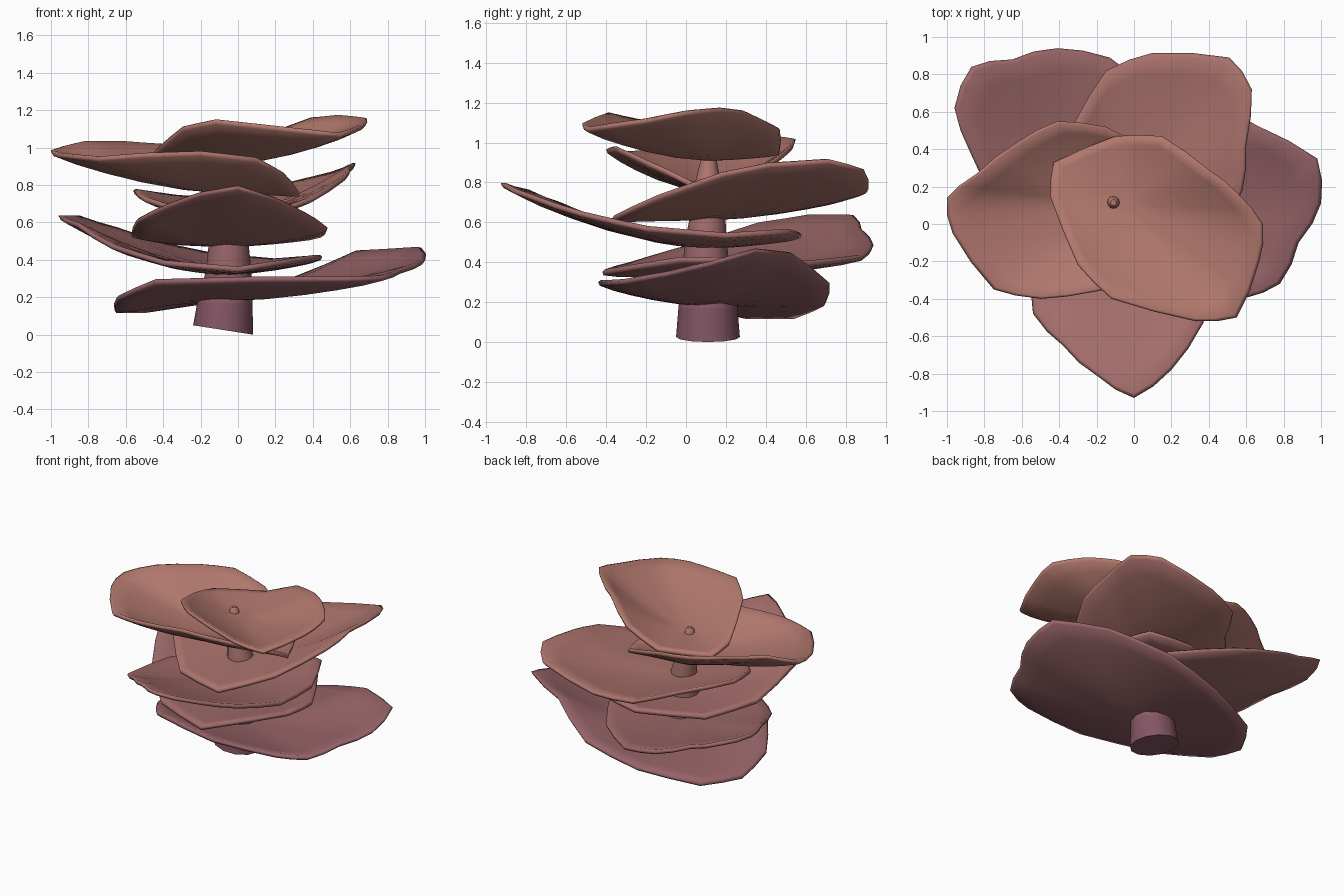
import bpy, bmesh, math

if "Cube" in bpy.data.objects:
    bpy.data.objects.remove(bpy.data.objects["Cube"])

LOW, HIGH = (0.26, 0.105, 0.135), (0.45, 0.19, 0.155)


def tint(t):
    """Plum at the foot, salmon at the top."""
    m = bpy.data.materials.new("tint")
    m.diffuse_color = tuple(a + (b - a) * t for a, b in zip(LOW, HIGH)) + (1,)
    m.use_nodes = True
    m.node_tree.nodes["Principled BSDF"].inputs["Base Color"].default_value = m.diffuse_color
    return m


def finish(bm, name, mats):
    bmesh.ops.recalc_face_normals(bm, faces=bm.faces)
    me = bpy.data.meshes.new(name)
    bm.to_mesh(me)
    bm.free()
    ob = bpy.data.objects.new(name, me)
    bpy.context.collection.objects.link(ob)
    for m in mats:
        me.materials.append(m)
    me.shade_smooth()
    return ob


def shelf(name, tone, base_z, rim, thick=0.036, power=1.65):
    """Shallow wavy bowl around the stem, running from its low middle to a rim."""
    cx, cy = -0.06, 0.1
    pts = []                                    # rim with a midpoint on each side
    for i, a in enumerate(rim):
        b = rim[(i + 1) % len(rim)]
        pts += [a, [(u + v) / 2 * k + (1 - k) * c for u, v, c, k in
                    zip(a, b, (cx, cy, 0), (1.015, 1.015, 1))]]
    # (share of the radius, side): over the top, round the lip, back underneath
    steps = [(t, 0) for t in (0.25, 0.5, 0.7, 0.86, 0.975)] + [(1, 0.4), (0.985, 0.85)] \
        + [(t, 1) for t in (0.86, 0.7, 0.5, 0.25)]
    bm = bmesh.new()
    rings = [[bm.verts.new((cx + (x - cx) * t, cy + (y - cy) * t,
                            base_z + (z - base_z) * t ** power - thick * s))
              for x, y, z in pts] for t, s in steps]
    n = len(pts)
    for r, q in zip(rings, rings[1:]):
        for i in range(n):
            bm.faces.new((r[i], r[(i + 1) % n], q[(i + 1) % n], q[i]))
    for ring, drop in ((rings[0], 0), (rings[-1], thick)):
        c = bm.verts.new((cx, cy, base_z - drop))
        for i in range(n):
            bm.faces.new((ring[i], ring[(i + 1) % n], c))
    finish(bm, name, [tint(tone)])


# Shelves from the foot up, each turned about 137 degrees from the last
shelf("shelf_1", 0.25, 0.215, [
    (1.0, .11, .41), (.98, .35, .48), (.65, .53, .46), (.3, .72, .31), (-.1, .7, .21),
    (-.5, .55, .145), (-.66, .3, .145), (-.65, .02, .21), (-.45, -.28, .3),
    (.1, -.44, .315), (.58, -.4, .315), (.78, -.32, .32), (.88, -.1, .36)])
shelf("shelf_2", 0.45, 0.355, [
    (-.96, .62, .65), (-.87, .84, .65), (-.65, .88, .58), (-.41, .94, .5), (-.13, .89, .44),
    (.2, .62, .41), (.45, .2, .43), (.42, -.03, .43), (.0, -.42, .365),
    (-.4, -.3, .4), (-.68, .0, .49), (-.87, .37, .61)])
shelf("shelf_3", 0.6, 0.505, [
    (0, -.93, .81), (.2, -.78, .745), (.37, -.53, .66), (.48, -.2, .585), (.45, .2, .55),
    (.3, .52, .57), (0, .58, .55), (-.4, .35, .52), (-.57, .0, .55),
    (-.54, -.48, .63), (-.38, -.65, .71), (-.2, -.81, .775)])
shelf("shelf_4", 0.8, 0.645, [
    (.63, .72, .93), (.51, .89, .88), (.1, .915, .78), (-.15, .82, .745), (-.32, .54, .75),
    (-.56, .25, .785), (-.5, -.02, .74), (-.25, -.3, .66), (.1, -.37, .635),
    (.4, -.15, .74), (.58, .18, .86), (.6, .42, .91)])
shelf("shelf_5", 0.92, 0.79, [
    (-1, .14, 1.0), (-.97, -.05, .98), (-.75, -.35, .96), (-.5, -.4, .98), (-.2, -.36, .99),
    (.1, -.28, .955), (.25, -.1, .87), (.33, .1, .77), (.25, .3, .81),
    (-.15, .52, .98), (-.41, .55, 1.03), (-.62, .44, 1.045), (-.84, .27, 1.045)])
shelf("shelf_6", 1.0, 0.945, [
    (.69, .0, 1.17), (.67, -.2, 1.13), (.55, -.5, 1.085), (.33, -.52, 1.11), (-.12, -.4, 1.16),
    (-.3, -.22, 1.12), (-.45, .15, .99), (-.43, .33, .955), (-.1, .47, .97),
    (.15, .47, 1.08), (.4, .29, 1.17), (.55, .17, 1.185)])

# Tapering stem with a slanted foot: (centre x, centre y, z, radius)
SIDES = 12
path = [(-.08, .11, .025, .16), (-.07, .11, .17, .148), (-.05, .1, .34, .122),
        (-.05, .1, .5, .105), (-.06, .11, .66, .085), (-.09, .11, .82, .06),
        (-.11, .115, .94, .034), (-.11, .115, .968, .03), (-.11, .115, .985, .016)]
bm = bmesh.new()
rings = []
for k, (x, y, z, r) in enumerate(path):
    ring = []
    for i in range(SIDES):
        a = math.tau * i / SIDES
        slant = -0.025 * math.cos(a) if k == 0 else 0
        ring.append(bm.verts.new((x + r * math.cos(a), y + r * math.sin(a), z + slant)))
    rings.append(ring)
for k, (r, q) in enumerate(zip(rings, rings[1:])):
    for i in range(SIDES):
        f = bm.faces.new((r[i], r[(i + 1) % SIDES], q[(i + 1) % SIDES], q[i]))
        f.material_index = k
bm.faces.new(rings[0])
bm.faces.new(rings[-1]).material_index = len(path) - 2
stem = finish(bm, "stem", [tint(min(1, -.2 + 1.3 * p[2])) for p in path[:-1]])
stem.data.set_sharp_from_angle(angle=math.radians(50))
